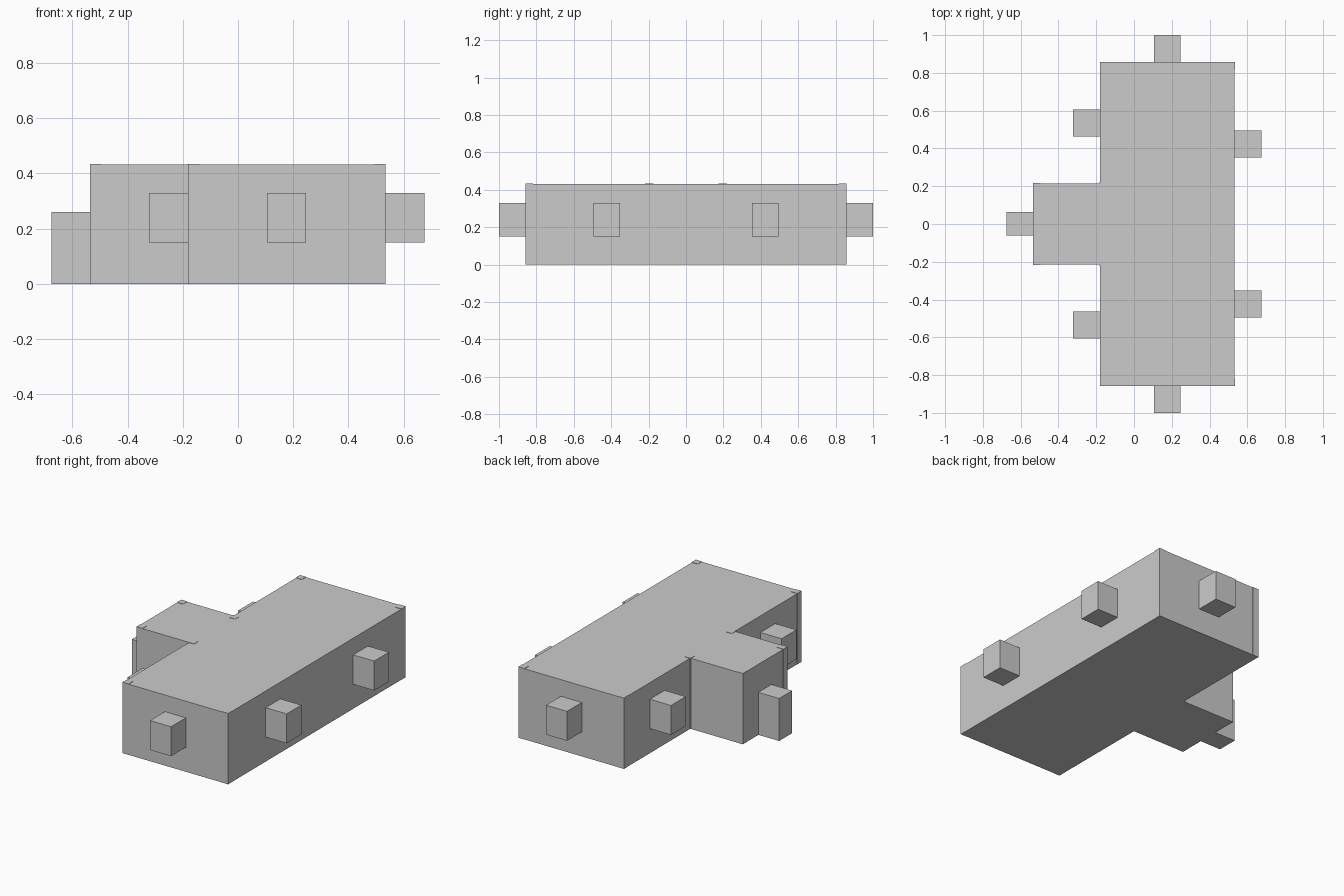
import bpy, bmesh

if "Cube" in bpy.data.objects:
    bpy.data.objects.remove(bpy.data.objects["Cube"])

H = 0.432  # wall height


def prism(name, outline, z0, z1):
    """Extrude a closed xy outline from z0 to z1."""
    bm = bmesh.new()
    base = bm.faces.new([bm.verts.new((x, y, z0)) for x, y in outline])
    top = bmesh.ops.extrude_face_region(bm, geom=[base])["geom"]
    verts = [g for g in top if isinstance(g, bmesh.types.BMVert)]
    bmesh.ops.translate(bm, verts=verts, vec=(0, 0, z1 - z0))
    if not any(f.normal.z < 0 for f in bm.faces):
        bm.faces.new(list(reversed([v for v in bm.verts if v.co.z == z0])))
    bmesh.ops.recalc_face_normals(bm, faces=bm.faces)
    mesh = bpy.data.meshes.new(name)
    bm.to_mesh(mesh)
    bm.free()
    obj = bpy.data.objects.new(name, mesh)
    bpy.context.collection.objects.link(obj)
    return obj


def box(name, x0, x1, y0, y1, z0, z1):
    return prism(name, [(x0, y0), (x1, y0), (x1, y1), (x0, y1)], z0, z1)


# T-shaped building body
XR, XM, XL = 0.533, -0.18, -0.535
YE, YW = 0.857, 0.215
half = [(XR, YE), (XM, YE), (XM, YW), (XL, YW)]
prism("building_body", half + [(x, -y) for x, y in reversed(half)], 0, H)

# Slim corner posts, rising a hair above the roof
P, E = 0.04, 0.001
corners = [(XR - P, XR + E, YE - P, YE + E), (XM - E, XM + P, YE - P, YE + E),
           (XM - 0.005, XM + P - 0.005, YW - P + 0.004, YW + 0.004),
           (XL - E, XL + P, YW - P, YW + E)]
for i, (x0, x1, y0, y1) in enumerate(corners):
    box(f"corner_post_back_{i}", x0, x1, y0, y1, 0, H + 0.002)
    box(f"corner_post_front_{i}", x0, x1, -y1, -y0, 0, H + 0.002)

# Window blocks on the end, right and left walls
Z0, Z1 = 0.15, 0.33
windows = {"end": (0.105, 0.247, YE, 1.0),
           "right": (XR, 0.675, 0.352, 0.494),
           "left": (-0.323, XM, 0.463, 0.606)}
for side, (x0, x1, y0, y1) in windows.items():
    box(f"{side}_window_back", x0, x1, y0, y1, Z0, Z1)
    box(f"{side}_window_front", x0, x1, -y1, -y0, Z0, Z1)

# Door block on the wing
box("door", -0.675, XL, -0.062, 0.064, 0, 0.26)
